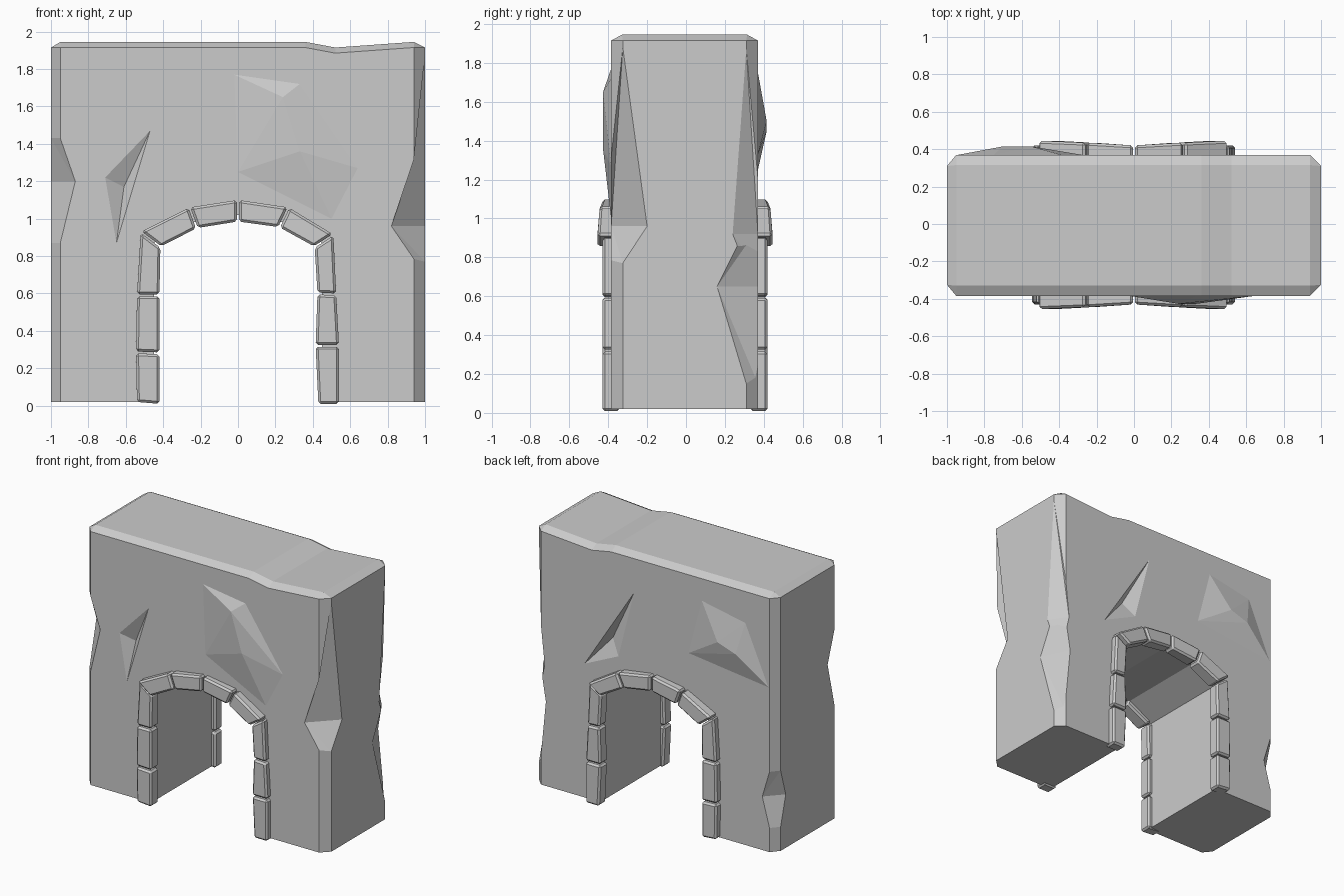
import bpy, bmesh
from mathutils import Vector

if "Cube" in bpy.data.objects:
    bpy.data.objects.remove(bpy.data.objects["Cube"])

YF, YB = -0.385, 0.37   # front and back faces of the wall


def to_object(bm, name):
    bmesh.ops.recalc_face_normals(bm, faces=bm.faces[:])
    me = bpy.data.meshes.new(name)
    bm.to_mesh(me)
    bm.free()
    ob = bpy.data.objects.new(name, me)
    bpy.context.collection.objects.link(ob)
    return ob


def hull(name, pts):
    bm = bmesh.new()
    for p in pts:
        bm.verts.new(p)
    r = bmesh.ops.convex_hull(bm, input=bm.verts[:])
    junk = {g for g in r["geom_interior"] + r["geom_unused"]
            if isinstance(g, bmesh.types.BMVert)}
    bmesh.ops.delete(bm, geom=list(junk), context='VERTS')
    return to_object(bm, name)


def combine(target, tool, op):
    m = target.modifiers.new("bool", 'BOOLEAN')
    m.operation, m.solver, m.object = op, 'EXACT', tool
    bpy.context.view_layer.objects.active = target
    bpy.ops.object.modifier_apply(modifier=m.name)
    bpy.data.objects.remove(tool)


# Wall block: cross-sections lofted along x, with a dip in the top
bm = bmesh.new()
rings = []
for x, dip in ((-1, 0), (-.95, 0), (.36, 0), (.52, .03), (.94, 0), (1, 0)):
    e = .06 if abs(x) == 1 else 0
    a, b, zt = YF + e, YB - e, 1.915 - dip
    i, h = (0, 0) if e else (.055, .03)
    sec = [(a, .02), (a, zt), (a + i, zt + h), (b - i, zt + h), (b, zt), (b, .02)]
    rings.append([bm.verts.new((x, y, z)) for y, z in sec])
for r, s in zip(rings, rings[1:]):
    for k in range(6):
        n = (k + 1) % 6
        bm.faces.new((r[k], r[n], s[n], s[k]))
for r in (rings[0], rings[-1]):
    bm.faces.new(r)
bmesh.ops.remove_doubles(bm, verts=bm.verts[:], dist=1e-4)
wall = to_object(bm, "wall")

# Doorway
arch = [(-.45, -.2), (-.45, .87), (-.25, .98), (0, 1.02), (.25, .98), (.45, .87), (.45, -.2)]
combine(wall, hull("doorway_cutter", [(x, y, z) for x, z in arch for y in (-1, 1)]), 'DIFFERENCE')


# Chips on the vertical corners
def corner_chip(sx, sy, top_face, top_side, mid, bottom, dx, dy):
    y0 = YF if sy < 0 else YB
    f, s = sx * .95, y0 - sy * .06
    combine(wall, hull("chip_cutter", [
        (f, y0, top_face), (sx, s, top_side), (f, y0, bottom), (sx, s, bottom),
        (sx * (1 - dx), y0, mid), (sx, y0 - sy * dy, mid),
        (sx * 1.15, y0 + sy * .15, mid)]), 'DIFFERENCE')


corner_chip(-1, -1, 1.43, 1.43, 1.2, .87, .13, .14)
corner_chip(1, -1, 1.34, 1.88, .96, .77, .18, .185)
corner_chip(1, 1, 1.3, 1.87, .92, .74, .09, .13)
corner_chip(1, 1, .95, .95, .65, .15, .1, .21)
corner_chip(-1, 1, .62, .62, .42, .2, .11, .12)


# Gashes and bulges on the broad faces
def face_mark(side, rim, peaks, depth, op):
    y0 = YF if side < 0 else YB
    out = depth if op == 'UNION' else -depth
    cx = sum(p[0] for p in rim) / len(rim)
    cz = sum(p[1] for p in rim) / len(rim)
    pts = [(x, y0, z) for x, z in rim]
    pts += [(x, y0 + side * out, z) for x, z in peaks]
    pts.append((cx, y0 - side * (.05 if out > 0 else -.1), cz))
    combine(wall, hull("face_tool", pts), op)


face_mark(-1, [(-.47, 1.47), (-.71, 1.22), (-.65, .87)], [(-.61, 1.17)], .05, 'DIFFERENCE')
face_mark(1, [(.17, 1.66), (.58, 1.02), (.3, 1.15)], [(.38, 1.25)], .05, 'DIFFERENCE')
face_mark(-1, [(-.02, 1.77), (.33, 1.72), (.64, 1.27), (.5, 1.0), (0, 1.25)],
          [(.24, 1.65), (.33, 1.36)], .042, 'UNION')
face_mark(1, [(-.39, 1.75), (-.75, 1.68), (-.94, 1.25), (-.28, 1.33)],
          [(-.7, 1.45), (-.55, 1.5)], .045, 'UNION')

# Arch stones: joints given as inner x,z / outer x,z / protruding y
joints = [(-.42, .005, -.54, .015, .425), (-.42, .28, -.545, .285, .425),
          (-.42, .59, -.54, .59, .425), (-.415, .85, -.52, .93, .45),
          (-.22, .95, -.26, 1.06, .44), (0, .985, 0, 1.1, .425),
          (.22, .955, .27, 1.06, .44), (.41, .85, .51, .915, .45),
          (.425, .6, .525, .595, .425), (.415, .32, .54, .32, .425),
          (.43, .005, .54, .005, .425)]
for n, (p, q) in enumerate(zip(joints, joints[1:])):
    quad = [Vector(v) for v in ((p[0], p[1]), (p[2], p[3]), (q[2], q[3]), (q[0], q[1]))]
    for a, b in ((0, 3), (1, 2)):   # small gap at each joint
        d = (quad[b] - quad[a]).normalized() * .005
        quad[a] += d
        quad[b] -= d
    legs = n < 3 or n > 6
    ys = (.425, .425) if legs else (p[4], q[4])
    depth = [ys[0], ys[0], ys[1], ys[1]]
    for side, label in ((-1, "front"), (1, "back")):
        off = -.005
        pts = [(v.x, side * y + off, v.y) for v, y in zip(quad, depth)]
        pts += [(v.x, side * .335 + off, v.y) for v in quad]
        stone = hull(f"{label}_arch_stone_{n + 1}", pts)
        bm = bmesh.new()
        bm.from_mesh(stone.data)
        bmesh.ops.dissolve_limit(bm, angle_limit=.1, verts=bm.verts[:], edges=bm.edges[:])
        bmesh.ops.bevel(bm, geom=bm.edges[:], offset=.013, segments=1, affect='EDGES')
        bm.to_mesh(stone.data)
        bm.free()
